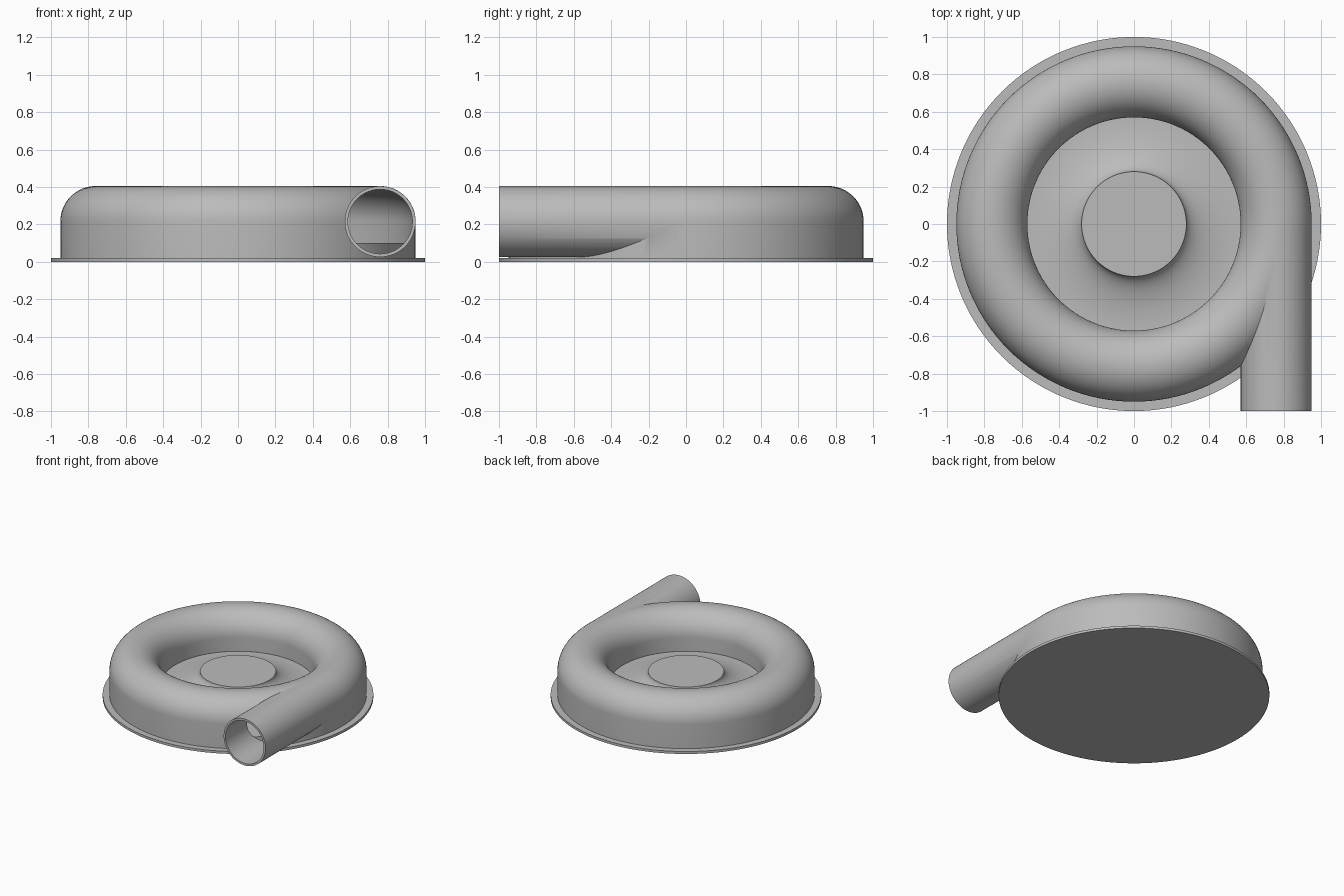
import bpy, bmesh, math
from mathutils import Matrix, Vector

if "Cube" in bpy.data.objects:
    bpy.data.objects.remove(bpy.data.objects["Cube"])

SEG = 128
RING_R, TUBE_R, MID_Z, WALL = 0.76, 0.19, 0.215, 0.017

metal = bpy.data.materials.new("plain_grey")
metal.use_nodes = True
grey = (0.5, 0.5, 0.5, 1)
metal.diffuse_color = grey
metal.node_tree.nodes["Principled BSDF"].inputs["Base Color"].default_value = grey


def finish(name, bm):
    bmesh.ops.recalc_face_normals(bm, faces=bm.faces)
    mesh = bpy.data.meshes.new(name)
    bm.to_mesh(mesh)
    bm.free()
    obj = bpy.data.objects.new(name, mesh)
    bpy.context.collection.objects.link(obj)
    mesh.materials.append(metal)
    return obj


def lathe(name, profile, closed=False):
    """Spin an (r, z) profile around the z axis."""
    bm = bmesh.new()
    verts = [bm.verts.new((r, 0, z)) for r, z in profile]
    pairs = list(zip(verts, verts[1:] + verts[:1]))
    edges = [bm.edges.new(p) for p in (pairs if closed else pairs[:-1])]
    bmesh.ops.spin(bm, geom=verts + edges, axis=(0, 0, 1), cent=(0, 0, 0),
                   angle=math.tau, steps=SEG, use_merge=True)
    bmesh.ops.remove_doubles(bm, verts=bm.verts, dist=1e-5)
    return finish(name, bm)


def rod(name, radius, y0, y1):
    """Cylinder along y at the outlet position."""
    bm = bmesh.new()
    bmesh.ops.create_cone(bm, cap_ends=True, segments=96, radius1=radius,
                          radius2=radius, depth=y1 - y0,
                          matrix=Matrix.Translation((RING_R, (y0 + y1) / 2, MID_Z))
                          @ Matrix.Rotation(math.pi / 2, 4, 'X'))
    return finish(name, bm)


def arch(radius):
    """Half circle from the inner side over the top to the outer side."""
    return [(RING_R - radius * math.cos(math.pi * i / 32),
             MID_Z + radius * math.sin(math.pi * i / 32)) for i in range(33)]


def boolean(target, tool, operation):
    mod = target.modifiers.new(operation.lower(), 'BOOLEAN')
    mod.operation, mod.solver, mod.object = operation, 'EXACT', tool
    bpy.context.view_layer.objects.active = target
    bpy.ops.object.modifier_apply(modifier=mod.name)
    bpy.data.objects.remove(tool)


# Scroll casing: round-topped ring with a tangent outlet pipe, hollowed out
casing = lathe("scroll_casing", [(0.59, 0.105), (0.57, 0.105)] + arch(TUBE_R)
               + [(0.95, 0.015), (0.60, 0.015)], closed=True)
boolean(casing, rod("outlet_pipe", TUBE_R - 0.0007, -1, 0.01), 'UNION')
bore = TUBE_R - WALL
cavity = lathe("cavity", [(RING_R - bore, -0.1)] + arch(bore)
               + [(RING_R + bore, -0.1)], closed=True)
boolean(casing, cavity, 'DIFFERENCE')
boolean(casing, rod("outlet_bore", bore - 0.0007, -1.1, 0.01), 'DIFFERENCE')

# Base flange
base = lathe("base_flange", [(0, 0), (1, 0), (1, 0.02), (0, 0.02)])

# Back plate with a hub that flares down to the floor
flare = [(0.57 - 0.29 * math.cos(math.pi / 2 * i / 24),
          0.21 - 0.11 * math.sin(math.pi / 2 * i / 24)) for i in range(25)]
hub = lathe("hub_plate", [(0, 0.21)] + flare + [(0.925, 0.1), (0.925, 0.015), (0, 0.015)])

# Smooth curved surfaces, keep rims sharp
bpy.ops.object.select_all(action='DESELECT')
for obj in (casing, base, hub):
    obj.select_set(True)
bpy.context.view_layer.objects.active = casing
bpy.ops.object.shade_smooth_by_angle(angle=math.radians(30))
